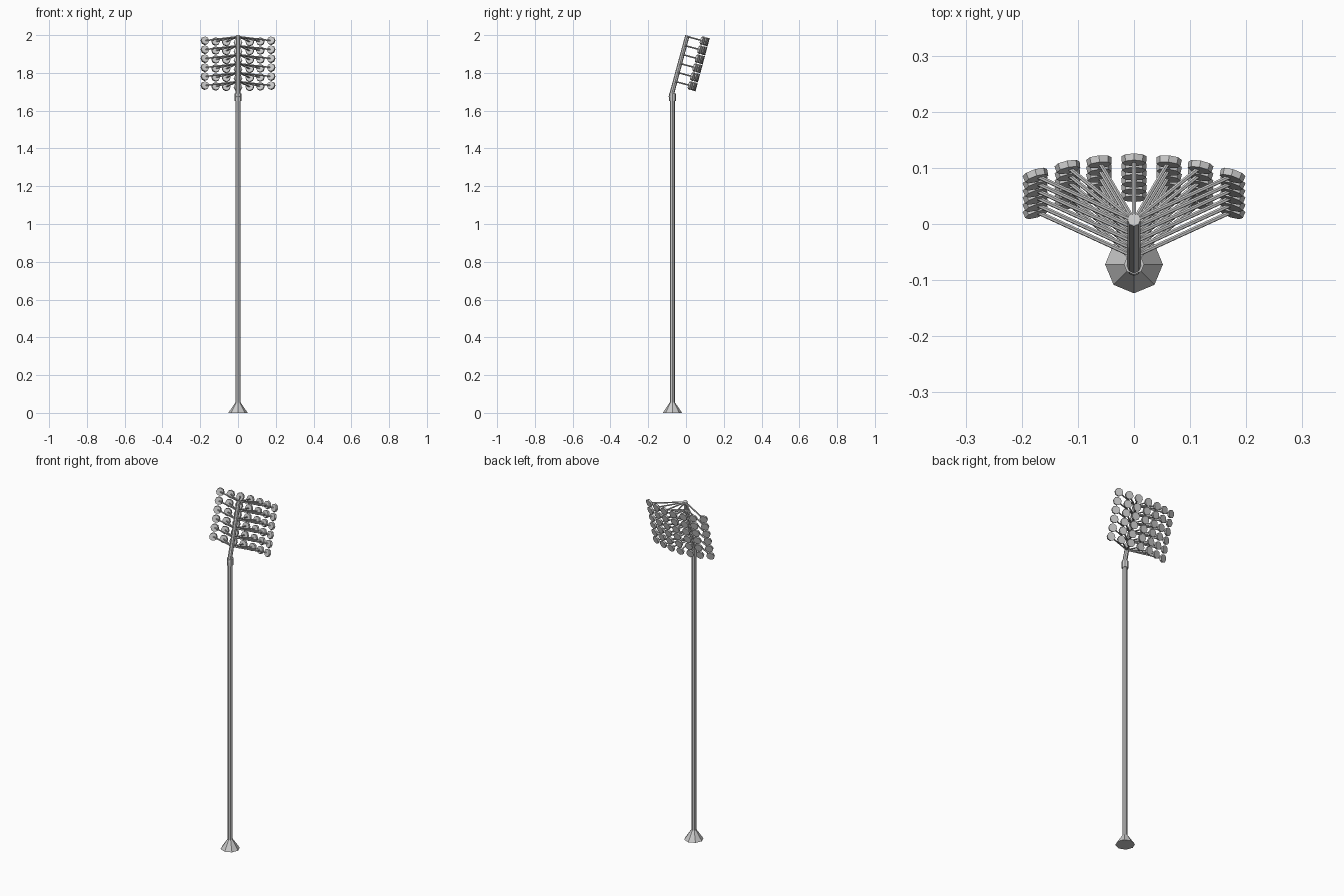
import bpy, bmesh, math
from mathutils import Matrix, Vector

if "Cube" in bpy.data.objects:
    bpy.data.objects.remove(bpy.data.objects["Cube"])

SIDES = 8
POLE_Y = -0.072


def add_frustum(bm, a, b, r1, r2, sides=SIDES):
    """Flat-sided tapered cylinder from point a to point b."""
    a, b = Vector(a), Vector(b)
    d = b - a
    m = (Matrix.Translation((a + b) / 2)
         @ d.to_track_quat('Z', 'Y').to_matrix().to_4x4())
    bmesh.ops.create_cone(bm, cap_ends=True, segments=sides, radius1=r1,
                          radius2=r2, depth=d.length, matrix=m)


def finish(bm, name, matrix=Matrix()):
    me = bpy.data.meshes.new(name)
    bm.to_mesh(me)
    bm.free()
    ob = bpy.data.objects.new(name, me)
    bpy.context.collection.objects.link(ob)
    ob.matrix_world = matrix
    return ob


def frustum(name, a, b, r1, r2, matrix=Matrix()):
    bm = bmesh.new()
    add_frustum(bm, a, b, r1, r2)
    return finish(bm, name, matrix)


# Upright: flared foot, pole and collar
frustum("base_foot", (0, POLE_Y, 0), (0, POLE_Y, 0.055), 0.0515, 0.014)
frustum("pole", (0, POLE_Y, 0.04), (0, POLE_Y, 1.67), 0.0135, 0.0135)
frustum("collar", (0, POLE_Y, 1.652), (0, POLE_Y, 1.692), 0.018, 0.018)

# Leaning mast; the lamp rack shares its tilted frame
tilt = Matrix.Translation((0, -0.075, 1.69)) @ Matrix.Rotation(math.radians(-15), 4, 'X')
frustum("leaning_mast", (0, 0, -0.02), (0, 0, 0.318), 0.0125, 0.0115, tilt)

# Fan of arms and disc lamps, six rows of seven
arms, lamps = bmesh.new(), bmesh.new()
for row in range(6):
    z = 0.313 - row * 0.0492
    for x in (-0.175, -0.118, -0.062, 0, 0.062, 0.118, 0.175):
        c = Vector((x, 0.112 - 0.95 * x * x, z))
        yaw = x * 1.7
        n = Vector((math.sin(yaw), math.cos(yaw), 0))
        add_frustum(arms, (0, 0, z), c, 0.004, 0.004, 6)
        add_frustum(lamps, c - n * 0.006, c + n * 0.006, 0.0215, 0.0228)
finish(arms, "lamp_arms", tilt)
finish(lamps, "lamps", tilt)
